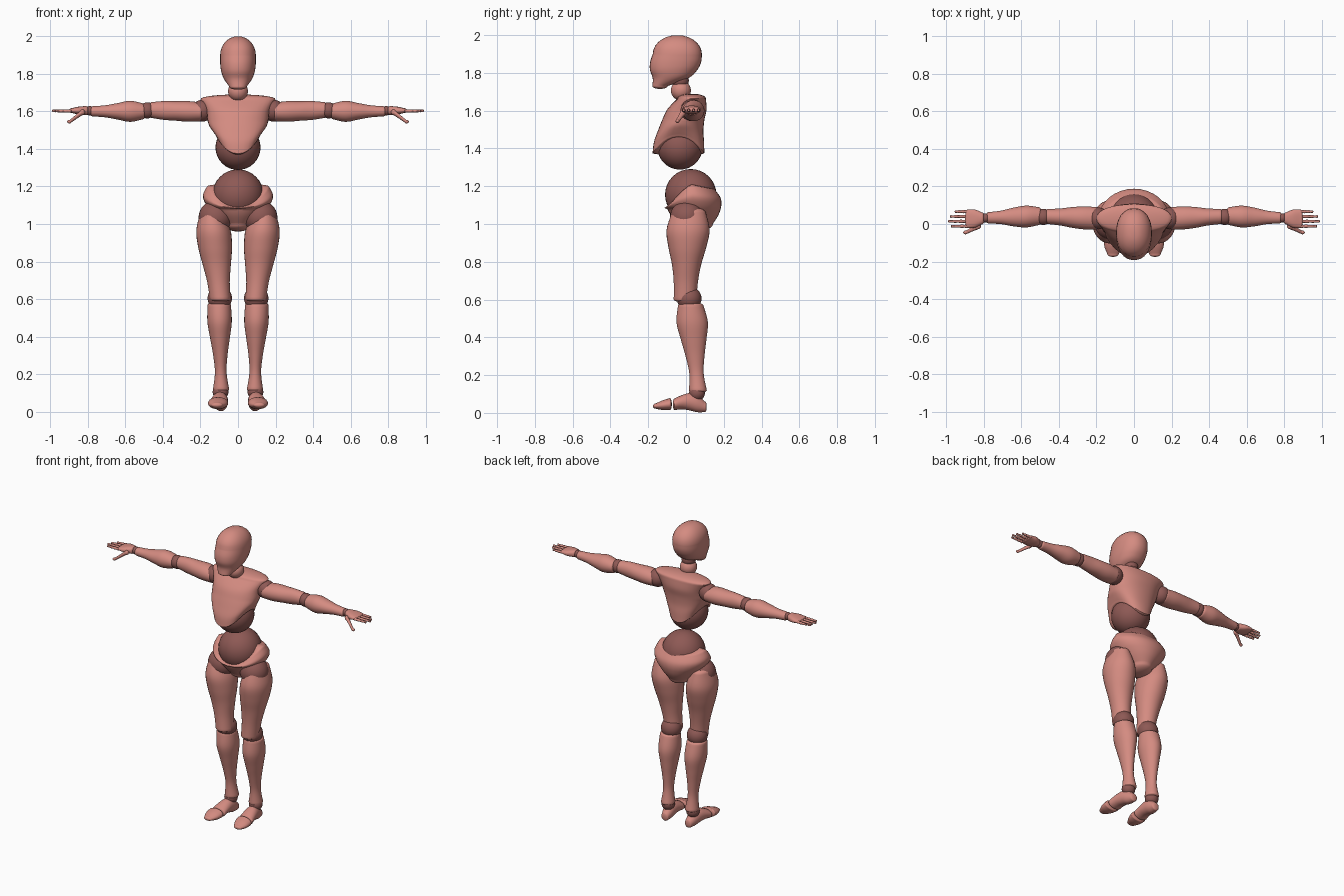
import bpy, bmesh, math
from mathutils import Vector

if "Cube" in bpy.data.objects:
    bpy.data.objects.remove(bpy.data.objects["Cube"])


def material(name, red, green, blue):
    mat = bpy.data.materials.new(name)
    mat.use_nodes = True
    mat.diffuse_color = (red, green, blue, 1)
    mat.node_tree.nodes["Principled BSDF"].inputs["Base Color"].default_value = mat.diffuse_color
    return mat


shell = material("salmon_shell", 0.66, 0.26, 0.22)
joint = material("dark_joint", 0.27, 0.1, 0.09)


def finish(name, bm, mat, mirrored):
    """Turn the bmesh into a smooth object, mirrored across the centre when it is a side part."""
    bmesh.ops.recalc_face_normals(bm, faces=bm.faces)
    mesh = bpy.data.meshes.new(name)
    bm.to_mesh(mesh)
    bm.free()
    mesh.materials.append(mat)
    mesh.shade_smooth()
    mesh.set_sharp_from_angle(angle=math.radians(50))
    part = bpy.data.objects.new(name, mesh)
    bpy.context.collection.objects.link(part)
    if mirrored:
        part.modifiers.new("mirror", "MIRROR").use_mirror_merge = False


def ball(name, centre, radius, mat=joint):
    bm = bmesh.new()
    bmesh.ops.create_uvsphere(bm, u_segments=32, v_segments=16, radius=radius)
    bmesh.ops.translate(bm, verts=bm.verts, vec=Vector(centre))
    finish(name, bm, mat, mirrored=centre[0] != 0)


def smooth_stations(stations, steps=5):
    """Curve through evenly spaced stations; each is a centre and two half sizes."""
    last = len(stations) - 1
    result = []
    for i in range(last):
        before, here = stations[max(i - 1, 0)], stations[i]
        after, beyond = stations[i + 1], stations[min(i + 2, last)]
        for step in range(steps):
            t = step / steps
            ease_in = t * t * (3 - 2 * t)
            lead, trail = t * (1 - t) ** 2 / 2, t * t * (1 - t) / 2
            result.append([b + (c - b) * ease_in + (c - a) * lead - (d - b) * trail
                           for a, b, c, d in zip(before, here, after, beyond)])
    return result + [stations[last]]


def dome(ring, axis, height, steps=7):
    """Shrinking rings that close one end with a half ellipsoid."""
    rings = []
    for step in range(1, steps):
        angle = math.pi / 2 * step / steps
        closer = list(ring)
        closer[axis] += height * math.sin(angle)
        closer[3] *= math.cos(angle)
        closer[4] *= math.cos(angle)
        rings.append(closer)
    return rings


def limb(name, start, end, widths, depths, caps=(0.015, 0.015), ease=1, arch=0,
         power=2, warp=None, sides=32):
    """Loft of rounded sections; half sizes are spread evenly from start to end."""
    start, end = Vector(start), Vector(end)
    span = end - start
    axis = max(range(3), key=lambda i: abs(span[i]))
    across = [i for i in range(3) if i != axis]
    stations = []
    for i, sizes in enumerate(zip(widths, depths)):
        t = i / (len(widths) - 1)
        centre = start + span * t ** ease
        centre[axis] = start[axis] + span[axis] * t
        centre.z += arch * math.sin(math.pi * t)
        stations.append([*centre, *sizes])
    way = math.copysign(1, span[axis])
    rings = dome(stations[0], axis, -way * caps[0])[::-1]
    rings += smooth_stations(stations) + dome(stations[-1], axis, way * caps[1])

    bm = bmesh.new()
    loops = []
    for ring in rings:
        loop = []
        for side in range(sides):
            angle = math.tau * side / sides
            c, s = math.cos(angle), math.sin(angle)
            point = Vector(ring[:3])
            point[across[0]] += ring[3] * math.copysign(abs(c) ** (2 / power), c)
            point[across[1]] += ring[4] * math.copysign(abs(s) ** (2 / power), s)
            if warp:
                point.z += warp(point.z, c, s)
            loop.append(bm.verts.new(point))
        loops.append(loop)
    for low, high in zip(loops, loops[1:]):
        for i in range(sides):
            bm.faces.new((low[i], low[i - 1], high[i - 1], high[i]))
    bm.faces.new(loops[0])
    bm.faces.new(loops[-1])
    finish(name, bm, shell, mirrored=start.x != 0)


def fade(value, zero, one):
    return max(0, min(1, (value - zero) / (one - zero)))


def raise_sides(z, c, s):
    """Lift the lower chest rim at the sides, leaving a point at the front."""
    return 0.09 * c * c * fade(z, 1.55, 1.38)


def dip_front(z, c, s):
    """Lower the upper pelvis rim at the front, and a little at the back."""
    front, back = max(0, -s), max(0, s)
    return -(0.11 * front ** 1.5 + 0.02 * back) * fade(z, 1.08, 1.2)


# Head and neck
limb("head", (0, -0.138, 1.73), (0, -0.046, 1.9), ease=0.35, power=2.2, caps=(0.015, 0.1),
     widths=(0.045, 0.075, 0.09, 0.095, 0.095), depths=(0.04, 0.095, 0.125, 0.135, 0.13))
ball("neck_ball", (0, -0.027, 1.707), 0.053, shell)
ball("skull_ball", (0, -0.03, 1.76), 0.045)

# Torso
limb("chest", (0, -0.04, 1.375), (0, 0.03, 1.665), ease=2, power=2.2, caps=(0.01, 0.025),
     widths=(0.115, 0.135, 0.153, 0.162, 0.17, 0.2),
     depths=(0.137, 0.133, 0.121, 0.112, 0.104, 0.075), warp=raise_sides)
ball("belly_ball", (0, -0.032, 1.408), 0.12)
ball("waist_ball", (0, 0.025, 1.155), 0.136)
limb("pelvis", (0, 0.05, 1), (0, 0.03, 1.2), caps=(0.04, 0.015), warp=dip_front,
     widths=(0.075, 0.125, 0.168, 0.187, 0.165), depths=(0.092, 0.128, 0.147, 0.148, 0.125))

# Legs
ball("hip_ball", (0.12, 0.005, 1.035), 0.09)
limb("thigh", (0.14, 0.015, 1.06), (0.095, -0.005, 0.6), caps=(0.03, 0.015),
     widths=(0.06, 0.091, 0.09, 0.075, 0.06, 0.055), depths=(0.09, 0.114, 0.1, 0.077, 0.064, 0.06))
ball("knee_ball", (0.097, 0.017, 0.605), 0.065)
limb("shin", (0.1, 0.025, 0.57), (0.09, 0.063, 0.12),
     widths=(0.062, 0.065, 0.052, 0.038, 0.031, 0.043),
     depths=(0.067, 0.083, 0.068, 0.05, 0.038, 0.047))
ball("ankle_ball", (0.093, 0.058, 0.105), 0.042)
limb("foot", (0.103, -0.06, 0.046), (0.088, 0.1, 0.032), arch=0.02, caps=(0.01, 0.01),
     widths=(0.05, 0.046, 0.042, 0.037, 0.026), depths=(0.031, 0.038, 0.046, 0.046, 0.028))
limb("toes", (0.112, -0.16, 0.036), (0.106, -0.085, 0.046), caps=(0.015, 0.01),
     widths=(0.03, 0.048, 0.054), depths=(0.014, 0.026, 0.032))

# Arms
ball("shoulder_ball", (0.19, 0.03, 1.603), 0.058)
limb("upper_arm", (0.2, 0.03, 1.597), (0.46, 0.04, 1.607),
     widths=(0.06, 0.061, 0.055, 0.045, 0.04), depths=(0.05, 0.055, 0.052, 0.05, 0.042))
ball("elbow_ball", (0.483, 0.038, 1.605), 0.043)
limb("forearm", (0.505, 0.042, 1.6), (0.775, 0.033, 1.6),
     widths=(0.047, 0.058, 0.05, 0.036, 0.03), depths=(0.042, 0.056, 0.044, 0.032, 0.027))
ball("wrist_ball", (0.79, 0.032, 1.603), 0.025)

# Hands
limb("palm", (0.81, 0.03, 1.604), (0.885, 0.028, 1.604), power=2.4,
     widths=(0.032, 0.048, 0.049), depths=(0.024, 0.021, 0.013))
reach = {"index": 0.97, "middle": 0.985, "ring": 0.975, "little": 0.95}
for i, (finger, tip) in enumerate(reach.items()):
    y = -0.012 + 0.026 * i
    knuckles = [(0.008 if k % 2 else 0.01) * (1 - k / 20) for k in range(7)]
    limb(finger + "_finger", (0.89, y, 1.602), (tip, y, 1.602), knuckles, knuckles,
         caps=(0.005, 0.005), sides=12)
thumb_sizes = (0.016, 0.012, 0.01)
limb("thumb", (0.83, -0.012, 1.595), (0.895, -0.045, 1.545), thumb_sizes, thumb_sizes, sides=16)
